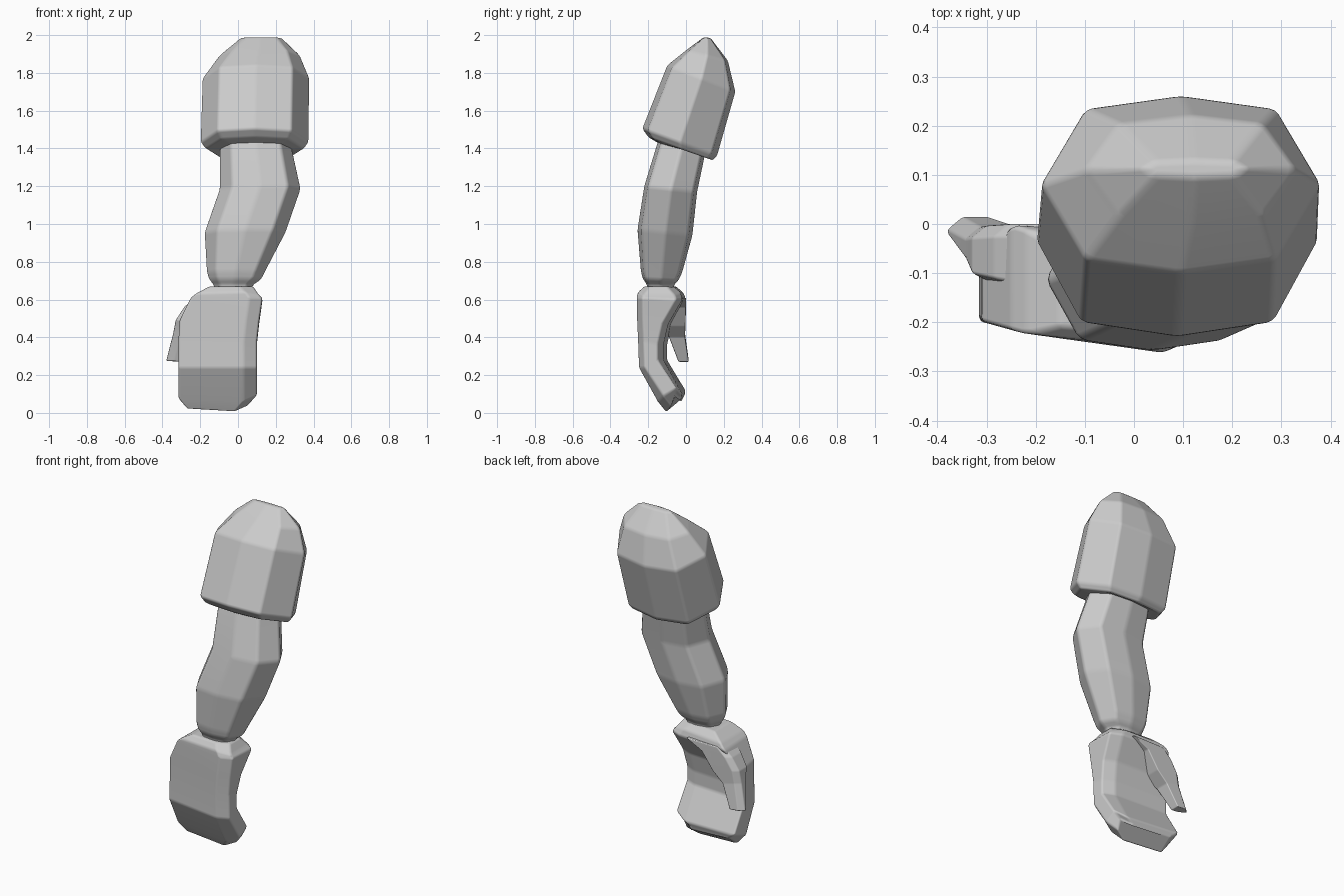
import bpy, bmesh, math

cube = bpy.data.objects.get("Cube")
if cube:
    bpy.data.objects.remove(cube)

grey = bpy.data.materials.new("plain grey")
grey.use_nodes = True
COLOUR = (0.6, 0.6, 0.6, 1)
grey.diffuse_color = COLOUR
grey.node_tree.nodes["Principled BSDF"].inputs["Base Color"].default_value = COLOUR


def loft(name, rings, soft):
    """Skin a stack of equal rings, cap both ends and soften the edges."""
    bm = bmesh.new()
    loops = [[bm.verts.new(p) for p in ring] for ring in rings]
    n = len(loops[0])
    for a, b in zip(loops, loops[1:]):
        for i in range(n):
            j = (i + 1) % n
            bm.faces.new((a[i], a[j], b[j], b[i]))
    bm.faces.new(loops[0])
    bm.faces.new(loops[-1])
    bmesh.ops.recalc_face_normals(bm, faces=bm.faces)
    for face in bm.faces:
        face.smooth = True
    mesh = bpy.data.meshes.new(name)
    bm.to_mesh(mesh)
    bm.free()
    mesh.materials.append(grey)
    obj = bpy.data.objects.new(name, mesh)
    bpy.context.collection.objects.link(obj)
    bevel = obj.modifiers.new("soft edges", "BEVEL")
    bevel.width = soft
    bevel.segments = 2
    bevel.limit_method = "ANGLE"
    bevel.angle_limit = math.radians(6)
    bevel.harden_normals = True
    return obj


def octagon(x0, x1, front, back):
    """Eight-sided ring; front and back are (y, z) so the ring may lean."""
    cx, rx = (x0 + x1) / 2, (x1 - x0) / 2
    cy, ry = (front[0] + back[0]) / 2, (back[0] - front[0]) / 2
    cz, rz = (front[1] + back[1]) / 2, (back[1] - front[1]) / 2
    points = []
    for i in range(8):
        c, s = math.cos(i * math.pi / 4), math.sin(i * math.pi / 4)
        if i % 2:
            c, s = math.copysign(0.68, c), math.copysign(0.85, s)
        points.append((cx + rx * c, cy + ry * s, cz + rz * s))
    return points


def hand_ring(x0, x1, front, back, shear, lift=0):
    """Six-sided ring, pulled back on the thumb side, chamfered on the other."""
    (yf, zf), (yb, zb) = front, back
    mid = x1 - 0.07
    return [(x0, yf + shear, zf + lift / 2), (mid, yf, zf),
            (x1, yf + 0.03, zf + lift), (x1, yb - 0.05, zb + lift),
            (mid, yb - 0.02, zb), (x0, yb, zb + lift / 2)]


# Sleeve: leaning octagonal shell with a hem and a ridged shoulder
loft("sleeve", [
    octagon(-0.10, 0.29, (-0.15, 1.43), (0.10, 1.36)),
    octagon(-0.17, 0.35, (-0.20, 1.46), (0.14, 1.335)),
    octagon(-0.20, 0.375, (-0.232, 1.505), (0.165, 1.36)),
    octagon(-0.19, 0.38, (-0.10, 1.84), (0.262, 1.70)),
    octagon(-0.10, 0.33, (0.0, 1.92), (0.222, 1.865)),
    octagon(0.01, 0.235, (0.095, 1.99), (0.13, 1.985)),
], 0.012)

# Arm: upper section, elbow and forearm, narrowing to the wrist
loft("arm", [
    octagon(-0.12, 0.07, (-0.21, 0.62), (-0.06, 0.62)),
    octagon(-0.13, 0.08, (-0.205, 0.675), (-0.065, 0.675)),
    octagon(-0.155, 0.125, (-0.23, 0.71), (-0.04, 0.70)),
    octagon(-0.168, 0.145, (-0.24, 0.75), (-0.02, 0.74)),
    octagon(-0.18, 0.255, (-0.258, 0.97), (0.035, 0.94)),
    octagon(-0.10, 0.335, (-0.222, 1.20), (0.06, 1.17)),
    octagon(-0.10, 0.29, (-0.155, 1.42), (0.10, 1.36)),
    octagon(-0.08, 0.27, (-0.13, 1.50), (0.10, 1.44)),
], 0.015)

# Hand: heel, hollow palm and curled fingers as one mitten
loft("hand", [
    hand_ring(-0.15, 0.08, (-0.22, 0.67), (-0.05, 0.67), 0.01),
    hand_ring(-0.22, 0.11, (-0.255, 0.64), (-0.01, 0.64), 0.03, -0.015),
    hand_ring(-0.25, 0.13, (-0.262, 0.61), (0.0, 0.60), 0.045),
    hand_ring(-0.31, 0.112, (-0.26, 0.49), (-0.075, 0.47), 0.06),
    hand_ring(-0.315, 0.10, (-0.255, 0.38), (-0.10, 0.36), 0.06),
    hand_ring(-0.315, 0.10, (-0.25, 0.24), (-0.10, 0.28), 0.05),
    hand_ring(-0.315, 0.10, (-0.15, 0.06), (0.0, 0.10), 0.03, 0.03),
    hand_ring(-0.27, 0.05, (-0.105, 0.004), (-0.01, 0.07), 0.01, 0.03),
], 0.015)


# Thumb: runs down from the heel and points away from the palm
def thumb_ring(x0, x1, y0, y1, z, drop=0):
    return [(x0, y0 + 0.02, z), (x0 + 0.04, y0, z), (x1, y0, z - drop),
            (x1, y1, z - drop), (x0 + 0.03, y1, z), (x0, y1 - 0.025, z)]


loft("thumb", [
    thumb_ring(-0.23, 0.0, -0.14, 0.0, 0.61),
    thumb_ring(-0.285, -0.10, -0.13, 0.0, 0.56),
    thumb_ring(-0.33, -0.17, -0.12, -0.003, 0.49, 0.03),
    thumb_ring(-0.343, -0.235, -0.09, -0.005, 0.42, 0.02),
    thumb_ring(-0.38, -0.295, -0.04, 0.015, 0.275, 0.005),
], 0.012)
